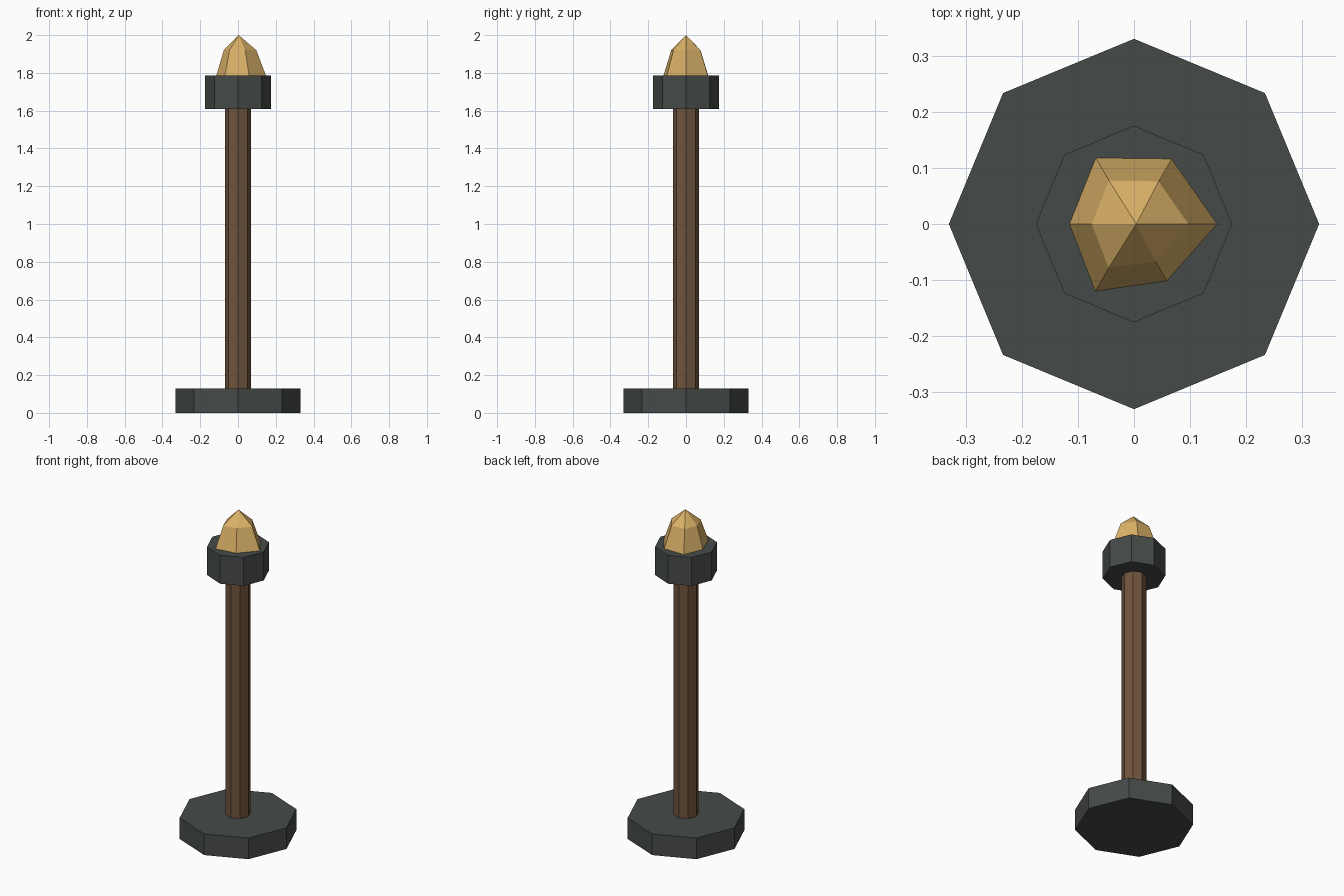
import bpy, bmesh, math

if "Cube" in bpy.data.objects:
    bpy.data.objects.remove(bpy.data.objects["Cube"])


def material(name, color):
    m = bpy.data.materials.new(name)
    m.diffuse_color = (*color, 1)
    m.use_nodes = True
    m.node_tree.nodes["Principled BSDF"].inputs["Base Color"].default_value = m.diffuse_color
    return m


iron = material("dark_iron", (0.06, 0.07, 0.065))
wood = material("wood", (0.16, 0.09, 0.045))
amber = material("amber", (0.72, 0.45, 0.14))


def prism(name, radius, z0, z1, mat):
    # Eight-sided column with a corner on +x
    bpy.ops.mesh.primitive_cylinder_add(
        vertices=8, radius=radius, depth=z1 - z0, location=(0, 0, (z0 + z1) / 2))
    ob = bpy.context.object
    ob.name = name
    ob.data.materials.append(mat)
    return ob


# Base, pole and cup
prism("base", 0.33, 0, 0.13, iron)
prism("pole", 0.07, 0.13, 1.61, wood)
prism("cup", 0.175, 1.61, 1.785, iron)

# Flame: irregular six-sided ring, narrower upper ring, pointed tip
radii = [0.148, 0.134, 0.136, 0.115, 0.138, 0.117]
bm = bmesh.new()
rings = []
for z, scale in ((1.785, 1.0), (1.92, 0.655)):
    rings.append([bm.verts.new((r * scale * math.cos(i * math.pi / 3),
                                r * scale * math.sin(i * math.pi / 3), z))
                  for i, r in enumerate(radii)])
tip = bm.verts.new((0.004, 0, 2.0))
low, high = rings
bm.faces.new(low[::-1])
for i in range(6):
    j = (i + 1) % 6
    bm.faces.new((low[i], low[j], high[j], high[i]))
    bm.faces.new((high[i], high[j], tip))
mesh = bpy.data.meshes.new("flame")
bm.to_mesh(mesh)
bm.free()
mesh.materials.append(amber)
bpy.context.collection.objects.link(bpy.data.objects.new("flame", mesh))
